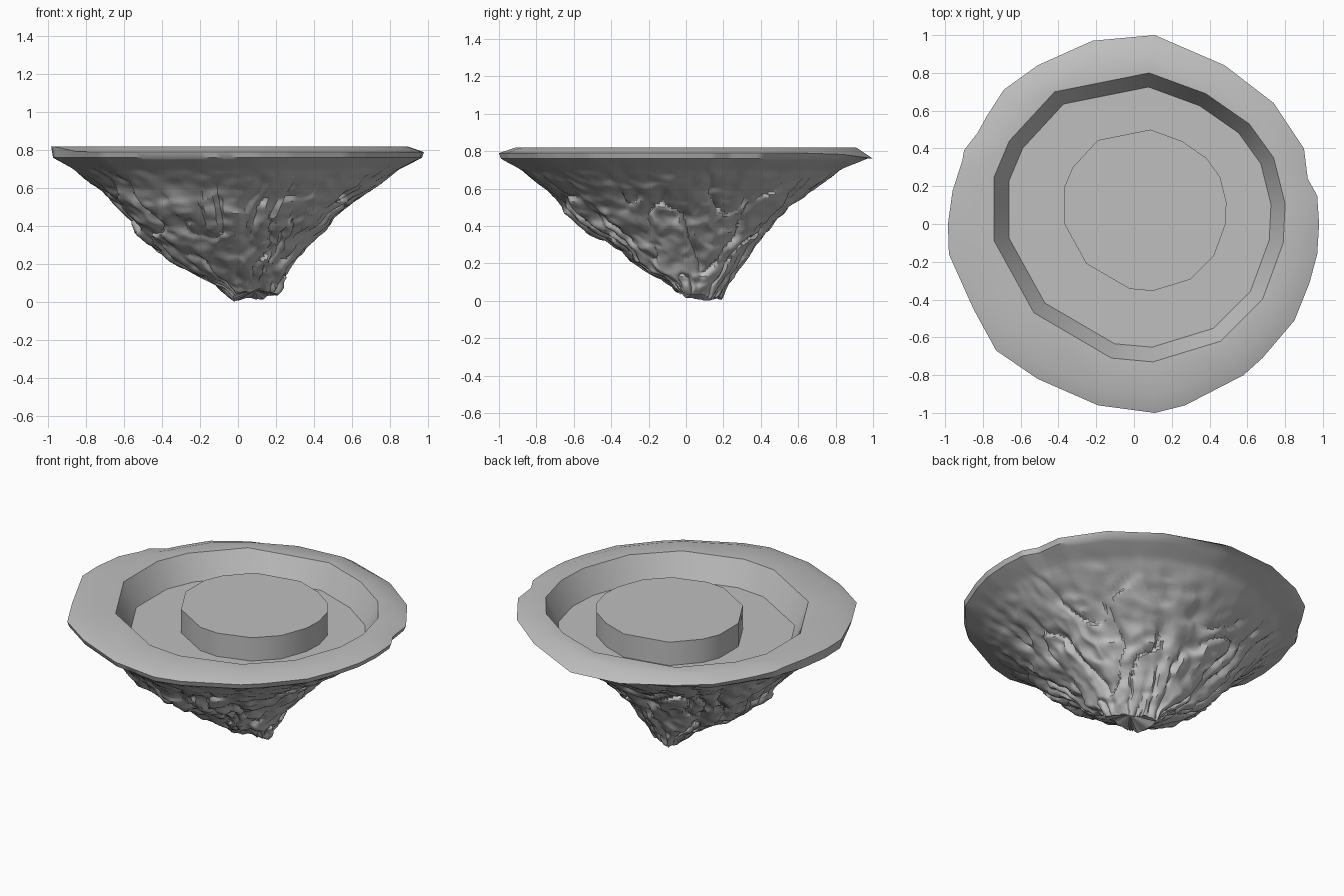
import bpy, bmesh, math
from mathutils import Vector, noise

if "Cube" in bpy.data.objects:
    bpy.data.objects.remove(bpy.data.objects["Cube"])

stone = bpy.data.materials.new("grey stone")
stone.use_nodes = True
GREY = (0.52, 0.52, 0.52, 1)
stone.diffuse_color = GREY
stone.node_tree.nodes["Principled BSDF"].inputs["Base Color"].default_value = GREY

TOP, FLOOR, LIP = 0.82, 0.672, 0.76
RIM = [(.11, 1), (.48, .84), (.74, .64), (.9, .4), (.92, .24), (.97, .15), (.98, 0),
       (.97, -.16), (.93, -.31), (.85, -.51), (.68, -.71), (.58, -.8), (.27, -.96),
       (.11, -1), (-.19, -.96), (-.51, -.82), (-.73, -.67), (-.85, -.45), (-.98, -.16),
       (-.985, 0), (-.96, .18), (-.91, .33), (-.9, .39), (-.83, .48), (-.78, .57),
       (-.69, .71), (-.51, .84), (-.22, .97)]
BASIN = [(.08, .8), (.38, .69), (.61, .53), (.74, .35), (.8, .11), (.79, -.1), (.68, -.4),
         (.46, -.62), (.1, -.73), (-.12, -.71), (-.53, -.47), (-.74, -.09), (-.74, .25),
         (-.66, .44), (-.42, .7)]
# Rock reach by height: z, then towards -x, +x, -y, +y
REACH = [(.76, .96, .96, .96, .94), (.7, .85, .84, .86, .8), (.6, .73, .7, .75, .68),
         (.5, .64, .56, .66, .56), (.4, .56, .47, .57, .46), (.3, .49, .38, .4, .37),
         (.2, .35, .29, .28, .3), (.1, .17, .25, .14, .24), (0, .03, .21, .06, .18)]


def angle(p):
    return math.atan2(p[1], p[0]) % math.tau


def place(outline, scale, shift_x, shift_y, z):
    return [Vector((x * scale + shift_x, y * scale + shift_y, z)) for x, y in outline]


def finish(bm, name):
    mesh = bpy.data.meshes.new(name)
    bm.to_mesh(mesh)
    bm.free()
    mesh.materials.append(stone)
    obj = bpy.data.objects.new(name, mesh)
    bpy.context.collection.objects.link(obj)
    bpy.ops.object.select_all(action='DESELECT')
    obj.select_set(True)
    bpy.context.view_layer.objects.active = obj
    bpy.ops.object.shade_smooth_by_angle(angle=math.radians(38))


def band(bm, a, b):
    """Quads between two equal counter-clockwise rings of vertices."""
    for i in range(len(a)):
        k = (i + 1) % len(a)
        bm.faces.new((a[i], a[k], b[k], b[i]))


def loft(loops):
    """Join equal counter-clockwise loops and close the last one."""
    bm = bmesh.new()
    rings = [[bm.verts.new(p) for p in loop] for loop in loops]
    for a, b in zip(rings, rings[1:]):
        band(bm, a, b)
    bm.faces.new(rings[-1])
    return bm


RIM.sort(key=angle)
BASIN.sort(key=angle)


def edge_height(x, y):
    # Level edge, raised on the far -x side and drooping at the back
    raised = .03 * min(1, max(0, (-x - .84) / .12))
    return .79 + raised - .03 * max(0, y) ** 8


# Rim: bevelled edge, then a flat shelf between outlines with different corner counts
rim_edge = [Vector((x, y, edge_height(x, y))) for x, y in RIM]
basin_edge = place(BASIN, 1, 0, 0, TOP)
bm = bmesh.new()
outer = [bm.verts.new(p) for p in rim_edge]
a = [bm.verts.new(p) for p in place(RIM, .91, 0, 0, TOP)]
b = [bm.verts.new(p) for p in basin_edge]
band(bm, outer, a)


def turn(loop, i):
    return angle(loop[i % len(loop)]) + math.tau * (i // len(loop))


i = j = 0
while i < len(a) or j < len(b):
    va, vb = a[i % len(a)], b[j % len(b)]
    if j == len(b) or (i < len(a) and turn(RIM, i + 1) <= turn(BASIN, j + 1)):
        i += 1
        bm.faces.new((va, a[i % len(a)], vb))
    else:
        j += 1
        bm.faces.new((va, b[j % len(b)], vb))
finish(bm, "rim")

# Sunken basin and central platform
finish(loft([basin_edge, place(BASIN, .9, .005, .005, FLOOR)]), "basin")
finish(loft([place(BASIN, .558, .043, .053, z) for z in (FLOOR, TOP)]), "platform")

# Rock underside: rows of points following the reach table, cut by ravines
STEPS, ROWS = 8, 60
top_row = [p.lerp(rim_edge[(n + 1) % len(rim_edge)], s / STEPS)
           for n, p in enumerate(rim_edge) for s in range(STEPS)]


def reach_at(z):
    for hi, lo in zip(REACH, REACH[1:]):
        if z >= lo[0]:
            t = (z - lo[0]) / (hi[0] - lo[0])
            return [l + (h - l) * t for h, l in zip(hi[1:], lo[1:])]


def rock_point(edge, z):
    left, right, front, back = reach_at(z)
    turned = angle(edge)
    c, s = math.cos(turned), math.sin(turned)
    p = Vector((c * (right if c > 0 else left), s * (back if s > 0 else front), z))
    # Take on the angular rim outline near the top, keeping the same taper
    w = max(0, (z - .55) / (LIP - .55))
    taper = p.xy.length / .97
    p = p.lerp(Vector((edge.x * taper, edge.y * taper, z)), w)
    rough = min(1, max(0, LIP - z) / .35)
    # Ravines run downhill, ledges run across at a slant, with finer crags on top
    q = Vector((c * 3.6, s * 3.6, z * 3)) + noise.noise_vector(p * 4) * .6
    ravine = (1 - min(1, abs(noise.noise(q)) * 3)) ** 2
    ledge = noise.noise(Vector((p.x * 4 + 7, p.y * 4, z * 12 + p.x * 4)))
    lump = noise.noise(p * 4 + Vector((3, 1, 8)))
    crag = abs(noise.noise(Vector((p.x * 13, p.y * 13, z * 6))))
    dent = max(0, -math.cos(turned - math.pi / 6)) * max(0, .35 - z) / .35
    size = 1.02 + rough * (-.1 * ravine + .04 * ledge + .04 * lump - .07 * crag) - .2 * dent
    size = 1 + (size - 1) * min(1, rough * 4)
    p.x, p.y = p.x * size, p.y * size
    p += noise.noise_vector(p * 14) * .012 * rough
    # Uneven tip, lowest at the back
    tip = max(0, 1 - z / .15)
    lift = .025 * (1 + math.cos(turned + math.pi / 3))
    p.z += tip * (lift + .04 * abs(noise.noise(Vector((c * 2, s * 2, 4)))))
    p.z = max(0, p.z)
    return p


rows = [top_row]
for r in range(ROWS + 1):
    z = LIP * (1 - r / ROWS)
    rows.append([rock_point(e, z) for e in top_row])
hollow = Vector((.09, .07, .06))
last = rows[-1]
rows += [[p.lerp(hollow, t) for p in last] for t in (.4, .7, .95)]
rock = loft(rows)
bmesh.ops.reverse_faces(rock, faces=rock.faces[:])
finish(rock, "rock_underside")
